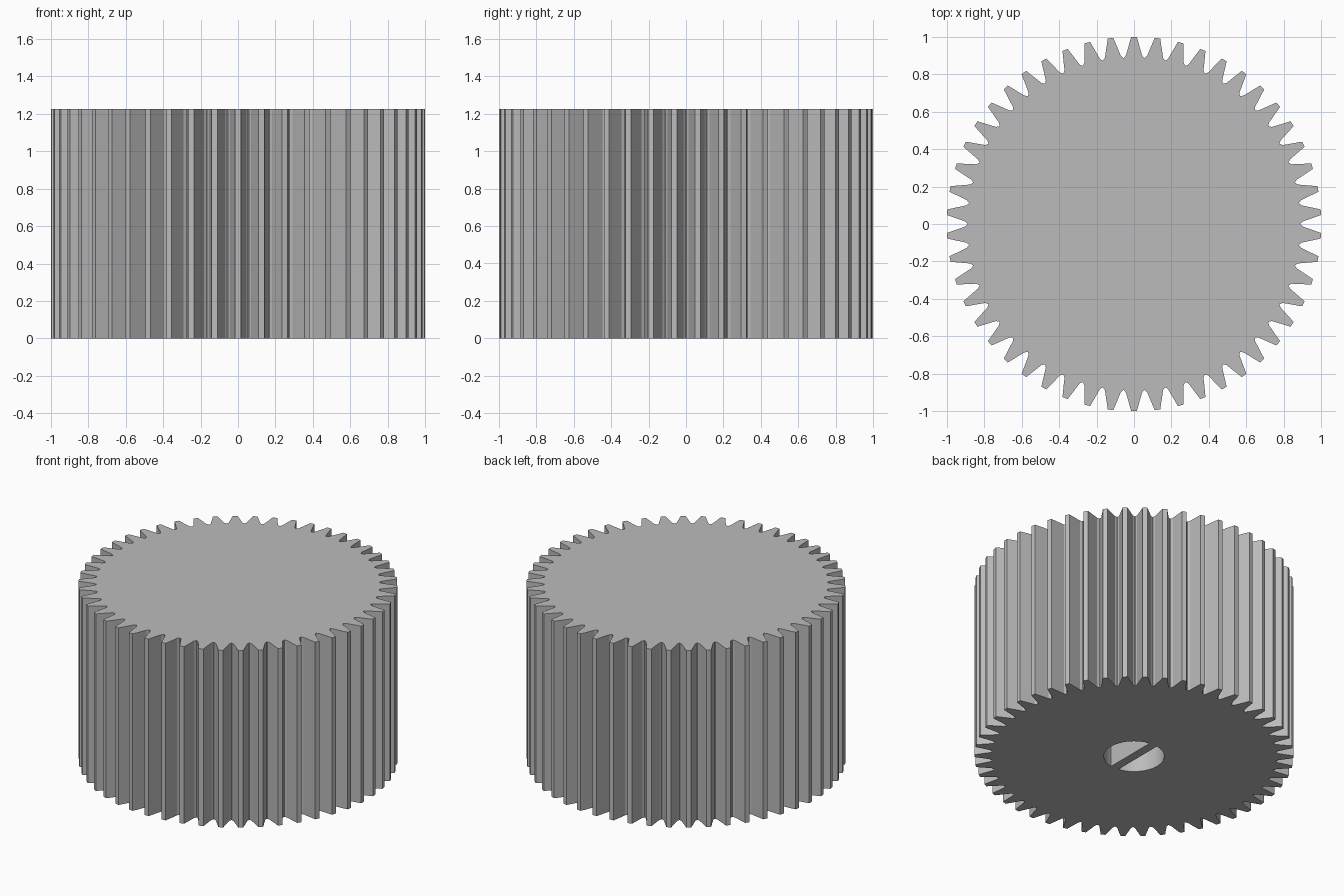
import bpy, bmesh
from math import sin, cos, pi, asin, acos, radians

cube = bpy.data.objects.get("Cube")
if cube:
    bpy.data.objects.remove(cube, do_unlink=True)

TEETH, HEIGHT = 50, 1.225
BORE_R, WEB_HALF, BORE_DEPTH = 0.19, 0.03, 0.8

grey = bpy.data.materials.new("plain grey")
grey.use_nodes = True
colour = (0.5, 0.5, 0.5, 1)
grey.diffuse_color = colour
grey.node_tree.nodes["Principled BSDF"].inputs["Base Color"].default_value = colour


def prism(name, outline, z0, z1):
    """Extrude a closed outline of (x, y) points from z0 to z1."""
    bm = bmesh.new()
    base = bm.faces.new([bm.verts.new((x, y, z0)) for x, y in outline])
    top = bmesh.ops.extrude_face_region(bm, geom=[base])["geom"]
    bmesh.ops.translate(bm, vec=(0, 0, z1 - z0),
                        verts=[v for v in top if isinstance(v, bmesh.types.BMVert)])
    bmesh.ops.recalc_face_normals(bm, faces=bm.faces)
    mesh = bpy.data.meshes.new(name)
    bm.to_mesh(mesh)
    bm.free()
    mesh.materials.append(grey)
    obj = bpy.data.objects.new(name, mesh)
    bpy.context.collection.objects.link(obj)
    return obj


# Gear body: one tooth (half width, radius) mirrored and repeated round the axis
half_tooth = [(0.015, 1.0), (0.043, 0.9), (0.054, 0.887)]
tooth = [(-w, r) for w, r in reversed(half_tooth)] + half_tooth
outline = []
for i in range(TEETH):
    a = -2 * pi * i / TEETH
    outline += [(x * cos(a) - y * sin(a), x * sin(a) + y * cos(a)) for x, y in tooth]
gear = prism("gear_body", outline, 0, HEIGHT)

# Blind bore in the underside, split by a flat web along y
limit = acos(WEB_HALF / BORE_R)
steps = 32
for side in (1, -1):
    arc = [limit * (2 * k / steps - 1) for k in range(steps + 1)]
    half_round = [(side * BORE_R * cos(a), BORE_R * sin(a)) for a in arc]
    cutter = prism("bore_cutter", half_round, -0.1, BORE_DEPTH)
    cutter.hide_render = True
    cut = gear.modifiers.new("bore", "BOOLEAN")
    cut.operation = "DIFFERENCE"
    cut.solver = "EXACT"
    cut.object = cutter
    bpy.context.view_layer.objects.active = gear
    bpy.ops.object.modifier_apply(modifier=cut.name)
    bpy.data.objects.remove(cutter, do_unlink=True)

# Smooth bore walls, crisp teeth
bpy.ops.object.select_all(action="DESELECT")
gear.select_set(True)
bpy.context.view_layer.objects.active = gear
bpy.ops.object.shade_smooth_by_angle(angle=radians(12))
